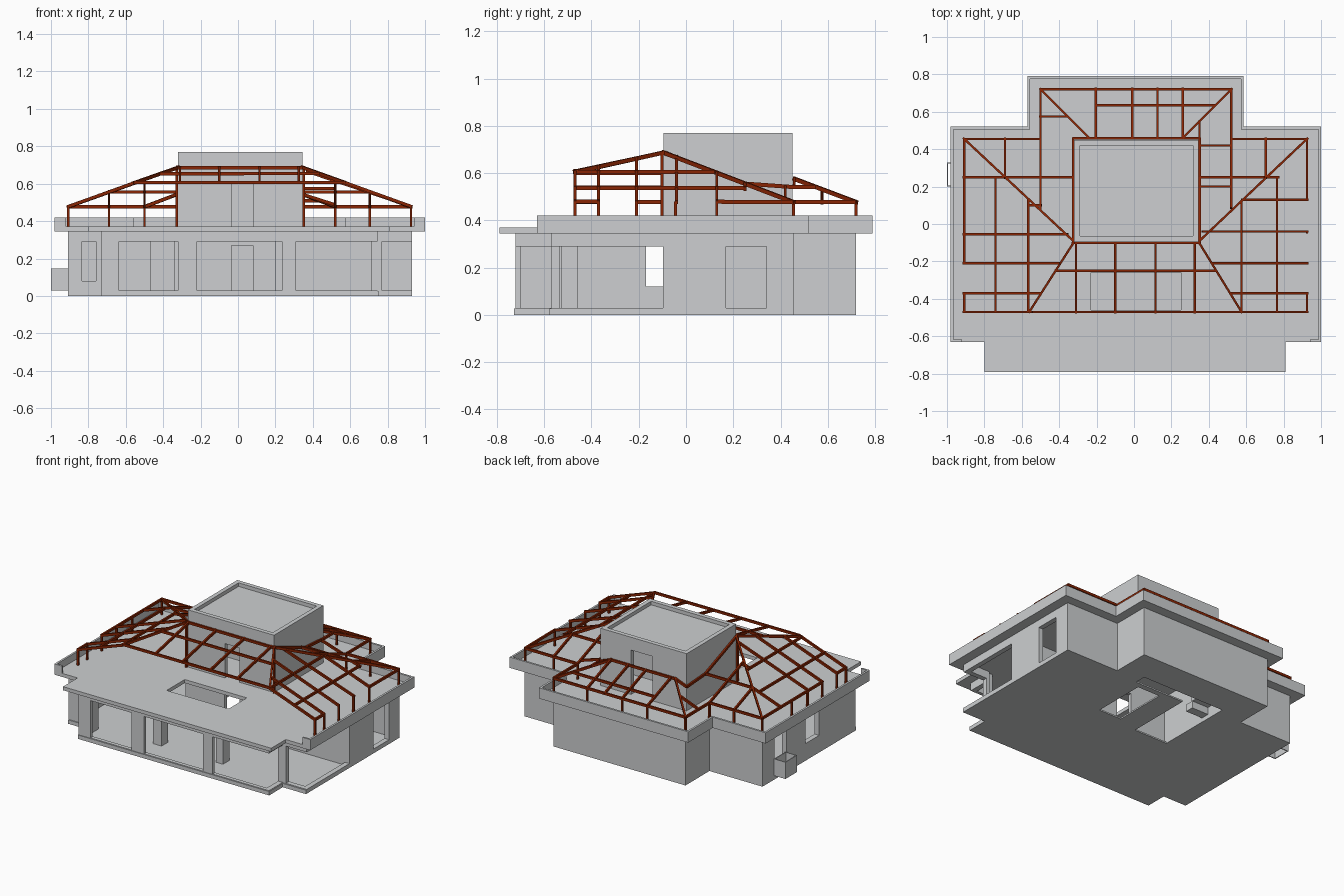
import bpy, bmesh
from mathutils import Vector

if "Cube" in bpy.data.objects:
    bpy.data.objects.remove(bpy.data.objects["Cube"], do_unlink=True)


def material(name, rgb):
    m = bpy.data.materials.new(name)
    m.use_nodes = True
    m.diffuse_color = (*rgb, 1)
    m.node_tree.nodes["Principled BSDF"].inputs["Base Color"].default_value = (*rgb, 1)
    return m


concrete = material("grey concrete", (0.61, 0.625, 0.635))
timber = material("red brown timber", (0.25, 0.018, 0.001))


def finish(name, bm, mat):
    bmesh.ops.recalc_face_normals(bm, faces=bm.faces)
    mesh = bpy.data.meshes.new(name)
    bm.to_mesh(mesh)
    bm.free()
    mesh.materials.append(mat)
    ob = bpy.data.objects.new(name, mesh)
    bpy.context.collection.objects.link(ob)
    return ob


def panel(name, axis, t0, t1, solids, holes=()):
    """Slab across one axis, made of rectangles (a0, b0, a1, b1) less holes."""
    rects = list(solids) + list(holes)
    us = sorted({r[i] for r in rects for i in (0, 2)})
    vs = sorted({r[i] for r in rects for i in (1, 3)})
    place = {"x": lambda a, b: (t0, a, b), "y": lambda a, b: (a, t0, b),
             "z": lambda a, b: (a, b, t0)}[axis]
    step = {"x": (1, 0, 0), "y": (0, 1, 0), "z": (0, 0, 1)}[axis]

    def inside(r, a, b):
        return r[0] < a < r[2] and r[1] < b < r[3]

    bm = bmesh.new()
    for a0, a1 in zip(us, us[1:]):
        for b0, b1 in zip(vs, vs[1:]):
            a, b = (a0 + a1) / 2, (b0 + b1) / 2
            if any(inside(r, a, b) for r in solids) and not any(inside(r, a, b) for r in holes):
                corners = ((a0, b0), (a1, b0), (a1, b1), (a0, b1))
                bm.faces.new([bm.verts.new(place(*c)) for c in corners])
    bmesh.ops.remove_doubles(bm, verts=bm.verts, dist=0.0001)
    ext = bmesh.ops.extrude_face_region(bm, geom=bm.faces[:], use_keep_orig=True)
    moved = [v for v in ext["geom"] if isinstance(v, bmesh.types.BMVert)]
    bmesh.ops.translate(bm, verts=moved, vec=Vector(step) * (t1 - t0))
    bmesh.ops.dissolve_limit(bm, angle_limit=0.01, verts=bm.verts, edges=bm.edges)
    return finish(name, bm, concrete)


# Floor with stairwell openings, and the curb under the front glazing
panel("floor", "z", 0, 0.01,
      [(-.73, -.72, .745, -.57), (-.91, -.575, .93, .455), (-.5, .455, .52, .72)],
      [(.11, 0, .285, .38), (-.31, -.05, -.05, .42), (-.31, .42, .335, .5)])
panel("glazing_curb", "z", 0, 0.027, [(-.73, -.727, .75, -.57), (-.91, -.577, .93, -.1)],
      [(-.71, -.69, .715, -.54), (-.88, -.545, .9, -.09)])

# Outer walls with window openings
T, H, LOW, TOP = 0.035, 0.35, 0.03, 0.29
panel("front_wall", "y", -.722, -.7, [(-.73, 0, .745, H)],
      [(-.635, LOW, -.32, TOP), (-.22, LOW, .235, TOP), (.31, LOW, .76, TOP)])
panel("front_bay_left_side", "x", .745 - T, .745, [(-.72, 0, -.55, H)], [(-.73, LOW, -.57, TOP)])
panel("front_bay_right_side", "x", -.73, -.73 + T, [(-.72, 0, -.55, H)])
panel("corner_post", "z", 0, H, [(.745, -.57, .77, -.545)])
panel("left_front_return", "y", -.57, -.57 + T, [(.745, 0, .93, H)], [(.77, LOW, .94, TOP)])
panel("right_front_return", "y", -.57, -.57 + T, [(-.91, 0, -.73, H)], [(-.835, .08, -.76, TOP)])
panel("left_wall", "x", .93 - T, .93, [(-.57, 0, .455, H)],
      [(-.58, LOW, -.097, TOP), (.17, LOW, .34, TOP)])
panel("right_wall", "x", -.91, -.91 + T, [(-.57, 0, .455, H)],
      [(-.17, .12, -.02, TOP), (.19, LOW, .32, TOP)])
panel("back_wing_walls", "y", .455 - T, .455, [(-.91, 0, -.465, H), (.485, 0, .93, H)])
panel("back_wall", "y", .72 - T, .72, [(-.5, 0, .52, H)])
for name, x in (("right", -.5), ("left", .52 - T)):
    panel("back_bay_%s_side" % name, "x", x, x + T, [(.43, 0, .72, H)])

# Inner walls, columns under the skylight and stairs
panel("hall_wall", "y", -.097, -.07, [(-.32, 0, .93, H)], [(-.035, LOW, .08, .27)])
for name, x in (("right", -.34), ("left", .345)):
    panel("core_%s_wall" % name, "x", x, x + 0.03, [(-.097, 0, .685, H)])
panel("inner_columns", "z", 0, H, [(-.285, -.53, -.22, -.46), (.2, -.53, .255, -.46)])
for i in range(4):
    y = 0.3 + i * 0.05
    panel("stair_step", "z", 0.05 * i + 0.03, 0.05 * i + 0.08, [(-.31, y, -.18, y + 0.06)])

# Service box on the side wall, open above and below
panel("side_box", "z", .03, .147, [(-1, .2, -.91, .33)], [(-.994, .206, -.916, .324)])

# Roof deck with front canopy, skylight and parapet
roof = [(-.98, -.63, 1, .52), (-.57, .52, .585, .79)]
panel("roof_deck", "z", .345, .37, roof + [(-.8, -.79, .81, -.63)], [(-.23, -.46, .25, -.26)])
panel("parapet", "z", .345, .42, roof,
      [(-.966, -.617, .986, .506), (-.556, .5, .571, .776), (-.92, -.64, .94, -.6)])

# Central tower, closed across the middle
X0, X1, Y0, Y1 = -.32, .345, -.095, .45
for name, y, door in (("front", Y0, (-.035, .37, .08, .61)), ("back", Y1 - .03, (-.055, .37, .11, .68))):
    panel("tower_%s" % name, "y", y, y + .03, [(X0, .37, X1, .77)], [door])
for name, x in (("right", X0), ("left", X1 - .03)):
    panel("tower_%s" % name, "x", x, x + .03, [(Y0, .37, Y1, .77)])
panel("tower_middle_wall", "y", .17, .2, [(X0 + .03, .37, X1 - .03, .72)])
panel("tower_roof", "z", .72, .745, [(X0 + .01, Y0 + .01, X1 - .01, Y1 - .01)])


# Timber roof frame
def roof_height(x, y):
    side = .48 + .36 * min(x + .91, .93 - x)
    z = max(.48, min(side, .48 + .382 * (.455 - y), .61 + .213 * (y + .47)))
    if y > .3:  # gabled bay at the back
        z = max(z, .48 + .377 * min(.72 - y, x + .5, .52 - x))
    return z


def beam(bm, p, q, w, h):
    p, q = Vector(p), Vector(q)
    d = (q - p).normalized()
    up = Vector((0, 1, 0)) if abs(d.z) > 0.99 else Vector((0, 0, 1))
    s = d.cross(up).normalized()
    u = s.cross(d)
    ends = [[bm.verts.new(c + s * i * w / 2 + u * j * h / 2)
             for i, j in ((-1, -1), (1, -1), (1, 1), (-1, 1))] for c in (p - d * w / 2, q + d * w / 2)]
    bm.faces.new(ends[0])
    bm.faces.new(ends[1])
    for k in range(4):
        n = (k + 1) % 4
        bm.faces.new((ends[0][k], ends[0][n], ends[1][n], ends[1][k]))


def frame(name, *paths, w=0.012, h=0.017):
    """Beams laid on the roof planes along plan paths."""
    bm = bmesh.new()
    for path in paths:
        pts = [(x, y, roof_height(x, y) - 0.003) for x, y in path]
        for p, q in zip(pts, pts[1:]):
            beam(bm, p, q, w, h)
    finish(name, bm, timber)


def along_x(y, *xs):
    return [(x, y) for x in xs]


def along_y(x, *ys):
    return [(x, y) for y in ys]


L, R, F, B = -.908, .925, -.47, .455
frame("hip_rafters", [(L, B), (X0, Y0)], [(R, B), (X1, Y0)], [(-.56, F), (X0, Y0)],
      [(.575, F), (X1, Y0)], [(-.5, .72), (-.24, .46)], [(.52, .72), (.26, .46)])
frame("eaves", along_x(F, L, -.547, .569, R), along_y(L, B, -.21), along_y(L, -.37, F),
      along_y(R, B, .13), along_y(R, -.37, F), along_x(B, L, -.5), along_x(B, .52, R),
      along_x(.72, -.5, .52))
frame("tower_plates", along_x(Y0 - .006, X0, X1), along_y(X0 - .006, Y0, .25, B),
      along_y(X1 + .006, Y0, .25, B), along_x(Y1 + .008, X0, -.24, .26, X1))
frame("front_rafters", along_x(-.25, -.42, .435), *[along_y(x, F, Y0) for x in (-.31, -.1, .115, .325)])
frame("right_rafters", along_x(.25, L, -.69, X0), along_x(.1, -.56, -.5), along_x(-.055, L, -.36),
      along_x(-.21, L, -.4), along_x(-.37, L, -.5), along_y(-.69, B, .25),
      along_y(-.74, .25, F), along_y(-.565, .13, F), along_y(-.5, .72, B, .08))
frame("left_rafters", along_x(.25, X1, .7, .77), along_x(.13, .58, R), along_x(-.04, .37, R),
      along_x(-.21, .42, R), along_x(-.37, .52, R), along_y(.705, B, .25),
      along_y(.765, .25, F), along_y(.575, .12, F), along_y(.52, .72, B, .09))
frame("back_rafters", along_x(.635, -.205, .43), along_x(.575, -.5, -.36), along_x(.42, X1, .51),
      along_x(.2, X1, .52), along_y(.35, .55, .45),
      *[along_y(x, .72, .46) for x in (-.205, -.01, .125, .26)])

posts = [(x, y) for x in (L, R) for y in (F, -.37, -.21, -.045, .13, B)]
posts += [(x, .72) for x in (-.5, -.205, -.01, .26, .52)]
posts += [(-.5, B), (.52, B), (-.69, B), (.705, B), (X0 - .007, Y0 - .007), (X1 + .007, Y0 - .007)]
bm = bmesh.new()
for x, y in posts:
    beam(bm, (x, y, .376), (x, y, roof_height(x, y) - .008), 0.012, 0.012)
finish("posts", bm, timber)
